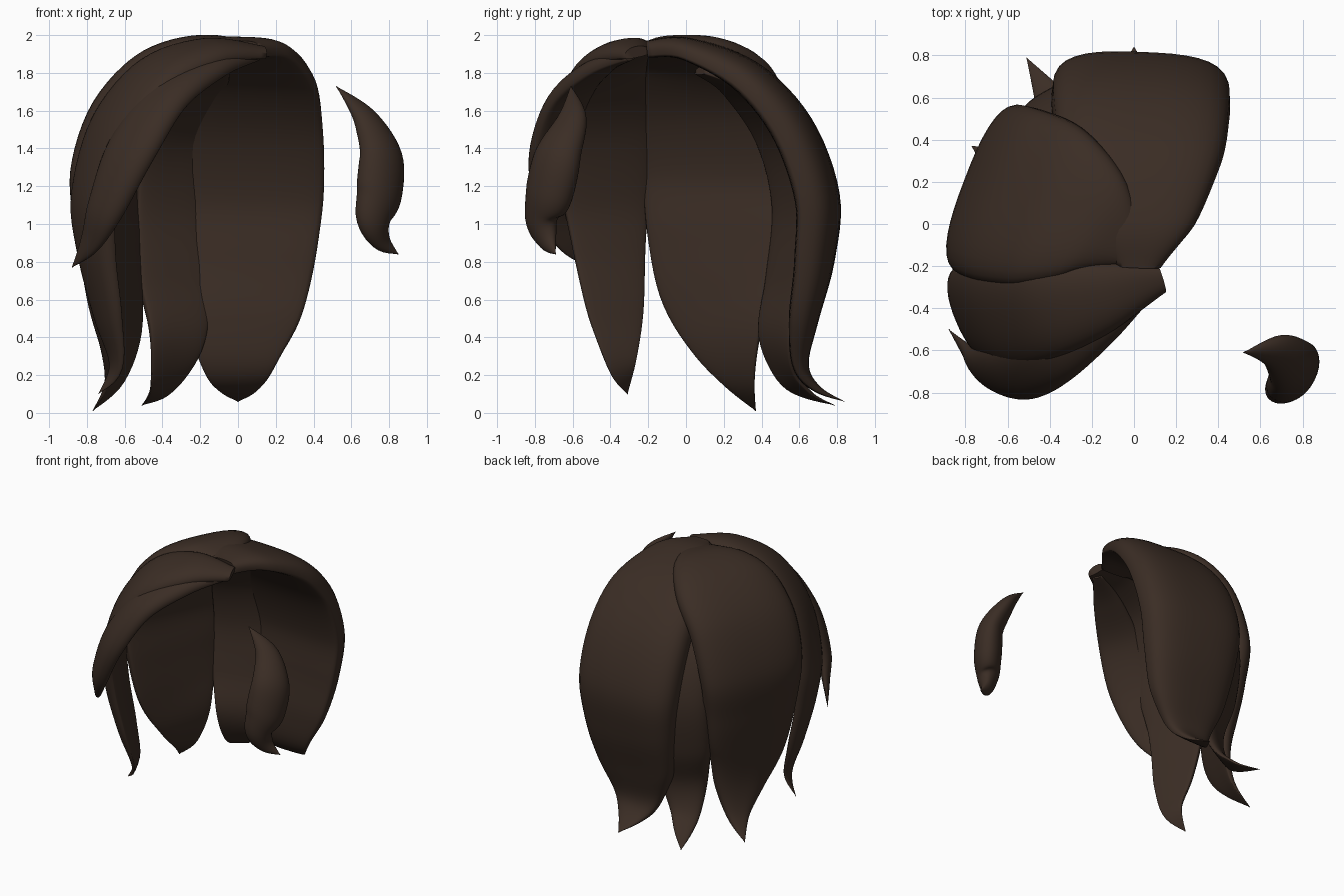
import bpy, bmesh, math
from mathutils import Vector

brown = bpy.data.materials.new("dark_brown_hair")
brown.diffuse_color = (0.043, 0.026, 0.018, 1)

SIDES = 18   # segments across each lock face
STEPS = 6    # rings per path span


def spline(keys):
    """Smooth samples through rows of numbers."""
    rows = [keys[0]] + keys + [keys[-1]]
    out = []
    for i in range(1, len(rows) - 2):
        a, b, c, d = rows[i - 1:i + 3]
        for s in range(STEPS):
            t = s / STEPS
            out.append([0.5 * (2 * q + (r - p) * t + (2 * p - 5 * q + 4 * r - u) * t * t
                               + (3 * q - p - 3 * r + u) * t ** 3)
                        for p, q, r, u in zip(a, b, c, d)])
    out.append(list(keys[-1]))
    return out


def lock(name, keys, thick=1.0, power=2.7, rim=0.82):
    """Domed section swept along a crest path; rows are x, y, z, half width, bulge."""
    rows = spline(keys)
    pts = [Vector(r[:3]) for r in rows]
    bm = bmesh.new()
    rings = []
    for i, r in enumerate(rows):
        p = pts[i]
        tangent = (pts[min(i + 1, len(pts) - 1)] - pts[max(i - 1, 0)]).normalized()
        # outward from the middle of the head
        n = Vector((p.x, p.y + 0.1, max(0.0, p.z - 1.0)))
        n = (n - tangent * n.dot(tangent)).normalized()
        side = tangent.cross(n)
        w, b = max(r[3], 0.002), max(r[4], 0.002)
        section = []
        for k in range(2 * SIDES):                     # outer face, then inner face
            a = math.pi * (k / SIDES - 0.5)
            u = math.sin(a)
            rise = max(0.0, 1 - abs(u) ** power) ** (1 / power)
            depth = rim - rim * rise if k <= SIDES else rim + (thick - rim) * rise
            section.append((w * u, -b * depth))
        rings.append([bm.verts.new(p + side * x + n * y) for x, y in section])
    for r0, r1 in zip(rings, rings[1:]):
        for k in range(len(r0)):
            j = (k + 1) % len(r0)
            bm.faces.new((r0[k], r0[j], r1[j], r1[k]))
    bm.faces.new(rings[0])
    bm.faces.new(rings[-1])
    bmesh.ops.recalc_face_normals(bm, faces=bm.faces)
    mesh = bpy.data.meshes.new(name)
    bm.to_mesh(mesh)
    bm.free()
    mesh.materials.append(brown)
    ob = bpy.data.objects.new(name, mesh)
    bpy.context.collection.objects.link(ob)
    bpy.ops.object.select_all(action='DESELECT')
    ob.select_set(True)
    bpy.context.view_layer.objects.active = ob
    bpy.ops.object.shade_smooth_by_angle(angle=math.radians(75))


# wide lock down the middle of the back
lock("back_lock", [
    (0.02, -0.21, 1.97, 0.11, 0.09), (0.03, 0.02, 1.985, 0.26, 0.12),
    (0.04, 0.38, 1.85, 0.38, 0.18), (0.04, 0.66, 1.56, 0.42, 0.22),
    (0.04, 0.81, 1.16, 0.42, 0.23), (0.03, 0.785, 0.80, 0.385, 0.21),
    (0.01, 0.70, 0.48, 0.32, 0.16), (0, 0.65, 0.26, 0.20, 0.09),
    (0, 0.71, 0.14, 0.10, 0.04), (0, 0.84, 0.06, 0, 0)], power=3.0)

# narrow lock between the back and the side
lock("back_corner_lock", [
    (-0.10, 0.08, 1.83, 0.06, 0.04), (-0.22, 0.31, 1.74, 0.16, 0.08),
    (-0.36, 0.53, 1.47, 0.19, 0.10), (-0.40, 0.64, 1.10, 0.20, 0.12),
    (-0.38, 0.61, 0.70, 0.21, 0.12), (-0.35, 0.53, 0.42, 0.17, 0.09),
    (-0.38, 0.55, 0.22, 0.11, 0.05), (-0.43, 0.65, 0.11, 0.06, 0.03),
    (-0.51, 0.79, 0.04, 0, 0)])

# broad lock over the side
lock("side_lock", [
    (0.01, -0.14, 1.96, 0.08, 0.07), (-0.20, 0.00, 2.00, 0.28, 0.12),
    (-0.45, 0.11, 1.90, 0.40, 0.15), (-0.68, 0.17, 1.65, 0.435, 0.17),
    (-0.80, 0.21, 1.28, 0.425, 0.17), (-0.78, 0.20, 0.95, 0.385, 0.16),
    (-0.73, 0.20, 0.65, 0.325, 0.13), (-0.67, 0.24, 0.38, 0.21, 0.09),
    (-0.68, 0.30, 0.17, 0.09, 0.05), (-0.77, 0.37, 0.01, 0, 0)])

# lock in front of the side, swept over from the parting
lock("front_side_lock", [
    (0.14, -0.265, 1.94, 0.07, 0.06), (-0.15, -0.36, 1.975, 0.175, 0.11),
    (-0.47, -0.44, 1.86, 0.24, 0.13), (-0.72, -0.47, 1.56, 0.27, 0.14),
    (-0.84, -0.465, 1.16, 0.245, 0.14), (-0.82, -0.44, 0.85, 0.205, 0.12),
    (-0.74, -0.395, 0.50, 0.155, 0.09), (-0.67, -0.35, 0.25, 0.08, 0.04),
    (-0.74, -0.31, 0.10, 0, 0)], power=2.3)

# shorter fringe lock tucked below
lock("fringe_lock", [
    (0.10, -0.30, 1.91, 0.03, 0.04), (-0.14, -0.48, 1.88, 0.10, 0.09),
    (-0.41, -0.66, 1.72, 0.15, 0.11), (-0.62, -0.75, 1.42, 0.17, 0.12),
    (-0.75, -0.73, 1.10, 0.13, 0.10), (-0.81, -0.63, 0.91, 0.08, 0.05),
    (-0.88, -0.50, 0.77, 0, 0)], 1.15, 2.2, 0.8)

# loose strand on the other side of the face
lock("loose_strand", [
    (0.52, -0.61, 1.73, 0, 0), (0.71, -0.635, 1.59, 0.09, 0.07),
    (0.825, -0.73, 1.40, 0.14, 0.11), (0.825, -0.79, 1.18, 0.145, 0.12),
    (0.78, -0.81, 1.02, 0.11, 0.10), (0.79, -0.755, 0.91, 0.06, 0.05),
    (0.85, -0.69, 0.84, 0, 0)], 1.65, 2, 0.9)
